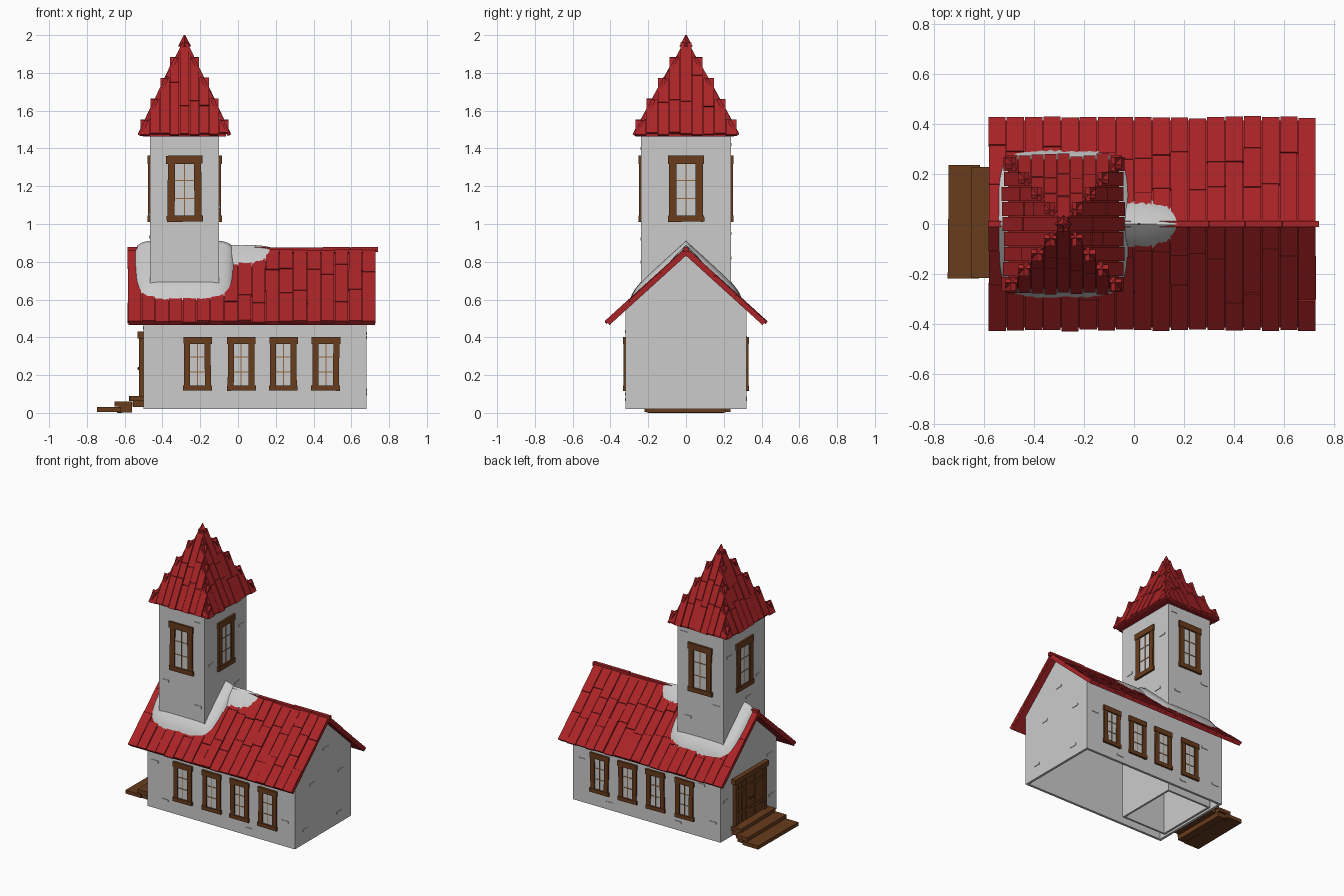
import bpy, bmesh, math, random
from mathutils import Matrix, Vector

if "Cube" in bpy.data.objects:
    bpy.data.objects.remove(bpy.data.objects["Cube"])

random.seed(4)
R = random.uniform


def material(name, rgb):
    m = bpy.data.materials.new(name)
    m.diffuse_color = (*rgb, 1)
    m.use_nodes = True
    m.node_tree.nodes["Principled BSDF"].inputs["Base Color"].default_value = m.diffuse_color
    return m


RED = material("red_tile", (0.40, 0.017, 0.02))
WOOD = material("brown_wood", (0.14, 0.045, 0.012))
LATTICE = material("light_wood", (0.30, 0.14, 0.05))
PALE = material("pale_glass", (0.55, 0.55, 0.53))
SNOW = material("snow", (0.62, 0.62, 0.60))


def finish(bm, name, mat=None, smooth=False, shell=0):
    bmesh.ops.recalc_face_normals(bm, faces=bm.faces[:])
    me = bpy.data.meshes.new(name)
    bm.to_mesh(me)
    bm.free()
    ob = bpy.data.objects.new(name, me)
    bpy.context.collection.objects.link(ob)
    if mat:
        me.materials.append(mat)
    if smooth:
        me.shade_smooth()
    if shell:
        mod = ob.modifiers.new("thickness", 'SOLIDIFY')
        mod.thickness = shell
        mod.offset = -1
    return ob


def box(bm, lo, hi, M=Matrix()):
    """Box between two corners in the local frame M."""
    lo, hi = Vector(lo), Vector(hi)
    T = Matrix.Translation((lo + hi) / 2) @ Matrix.Diagonal((*(hi - lo), 1))
    bmesh.ops.create_cube(bm, size=1, matrix=M @ T)


def frame(x, y, z, o):
    """Matrix from three axes and an origin."""
    M = Matrix((x, y, z)).transposed().to_4x4()
    M.translation = o
    return M


def wall(x, y, z, deg):
    """Local frame on a wall: x along it, -y outward, z up."""
    return Matrix.Translation((x, y, z)) @ Matrix.Rotation(math.radians(deg), 4, 'Z')


# Main hall: open-bottomed gabled shell
X0, X1, HY, TOP, SLOPE = -0.50, 0.68, 0.32, 0.873, 0.907
bm = bmesh.new()
prof = [(-HY, 0.02), (-HY, 0.555), (0, 0.845), (HY, 0.555), (HY, 0.02)]
a, b = [[bm.verts.new((x, y, z)) for y, z in prof] for x in (X0, X1)]
bm.faces.new(a)
bm.faces.new(b)
for i in range(4):
    bm.faces.new((a[i], a[i + 1], b[i + 1], b[i]))
finish(bm, "hall_walls", shell=0.025)

# Tower shaft: hollow down to the ground
CX, TX, TY = -0.283, 0.183, 0.238
bm = bmesh.new()
box(bm, (CX - TX, -TY, 0.02), (CX + TX, TY, 1.485))
bmesh.ops.delete(bm, geom=[f for f in bm.faces if f.calc_center_median().z < 0.03], context='FACES')
finish(bm, "tower_walls", shell=0.02)

# Hall roof: thin deck on each slope covered by long uneven tiles
deck, tiles = bmesh.new(), bmesh.new()
ang = math.atan(SLOPE)
ca, sa = math.cos(ang), math.sin(ang)
L, RX0, RX1, COLS = 0.578, -0.585, 0.73, 18
for s in (-1, 1):
    M = frame((1, 0, 0), (0, s * ca, -sa), (0, s * sa, ca), (0, 0, TOP))
    box(deck, (RX0 + .004, 0, -0.03), (RX1 - .004, L - .004, -0.014), M)
    w = (RX1 - RX0) / COLS
    for i in range(COLS):
        x = RX0 + i * w
        cuts = [0, L * R(.22, .38), L * R(.55, .75), L + R(-.005, .006)]
        for p, q in zip(cuts, cuts[1:]):
            box(tiles, (x + .002, p + .001, -0.016), (x + w - .002, q - .001, R(-.003, .003)),
                M @ Matrix.Translation((R(-.001, .001), 0, 0)))
finish(deck, "hall_roof_deck", RED)
finish(tiles, "hall_roof_tiles", RED)
bm = bmesh.new()
for i in range(9):
    x = RX0 + i * 0.1475
    box(bm, (x, -0.012, 0.852), (x + 0.146, 0.012, 0.877 + R(-.003, .002)))
finish(bm, "hall_roof_ridge", RED)

# Tower roof: core pyramid with planks whose square ends step up the hips
EX, EY, Z0, H = 0.235, 0.27, 1.48, 0.495
bm = bmesh.new()
bmesh.ops.create_cone(bm, cap_ends=True, segments=4, radius1=math.sqrt(2), radius2=0, depth=1,
                      matrix=Matrix.Translation((CX, 0, Z0 - .01 + H / 2)) @
                      Matrix.Diagonal((EX - .012, EY - .012, H, 1)) @ Matrix.Rotation(math.pi / 4, 4, 'Z'))
box(bm, (CX - EX + .015, -EY + .015, 1.463), (CX + EX - .015, EY - .015, 1.472))
bmesh.ops.create_cone(bm, cap_ends=True, segments=4, radius1=0.035, radius2=0.004, depth=0.06,
                      matrix=Matrix.Translation((CX, 0, 1.97)))
finish(bm, "tower_roof_core", RED)
bm = bmesh.new()
N = 9
for k in range(4):
    o = Vector(((0, -1, 0), (1, 0, 0), (0, 1, 0), (-1, 0, 0))[k])
    dep, half = (EY, EX) if k % 2 == 0 else (EX, EY)
    t = o.cross(Vector((0, 0, 1)))
    up = Vector((0, 0, H)) - o * dep
    ln = up.length
    M = frame(t, up / ln, (o * H + Vector((0, 0, dep))) / ln, Vector((CX, 0, Z0)) + o * dep)
    cw = 2 * half / N
    for i in range(N):
        c = -half + (i + .5) * cw
        end = ln * min(0.97, 1 - (abs(c) - cw * .15) / half)
        cuts = [R(-.012, .004)] + [ln * v for v in (R(.28, .36), R(.50, .64)) if ln * v < end - .04] + [end]
        for p, q in zip(cuts, cuts[1:]):
            box(bm, (c - cw / 2 + .002, p, -.012), (c + cw / 2 - .002, q - .002, R(.003, .010)), M)
finish(bm, "tower_roof_tiles", RED)

# Windows: four on each long side, one on each tower face
frames, bars, glass = bmesh.new(), bmesh.new(), bmesh.new()


def window(M, w, h, f):
    """Window of outer half width w and half height h, with frame width f."""
    for s in (-1, 1):
        J = M @ Matrix.Rotation(R(-.012, .012), 4, 'Y')
        box(frames, (s * w * .93 - (f if s > 0 else 0), -.011, -h), (s * w * .93 + (f if s < 0 else 0), .01, h), J)
    box(frames, (-w, -.014, h - f * 1.15), (w, .01, h), M @ Matrix.Rotation(R(-.015, .015), 4, 'Y'))
    box(frames, (-w, -.014, -h), (w, .01, -h + f * .85), M @ Matrix.Rotation(R(-.015, .015), 4, 'Y'))
    box(glass, (-w + f, -.003, -h + f * .5), (w - f, .005, h - f * .5), M)
    box(bars, (-.0025, -.006, -h + f * .5), (.0025, 0, h - f * .5), M)
    for z in (-h * .3, h * .25):
        box(bars, (-w + f, -.006, z - .0025), (w - f, 0, z + .0025), M)


for x in (-0.215, 0.017, 0.24, 0.465):
    window(wall(x, -HY, 0.26, 0), 0.076, 0.142, 0.032)
    window(wall(x, HY, 0.26, 180), 0.076, 0.142, 0.032)
for k, (x, y) in enumerate(((0, -TY), (TX, 0), (0, TY), (-TX, 0))):
    window(wall(CX + x, y, 1.187, 90 * k), 0.096, 0.175, 0.038)
finish(frames, "window_frames", WOOD)
finish(bars, "window_bars", LATTICE)
finish(glass, "window_glass", PALE)

# Double door with planks, frame and knobs
M = wall(X0, 0, 0, 270)
bm = bmesh.new()
for i in range(6):
    y = -0.15 + i * 0.05
    box(bm, (y + .0015, -.016 + R(-.002, .002), 0.07), (y + .0485, .012, 0.40), M)
for s in (-1, 1):
    for z in (0.15, 0.32):
        box(bm, (s * .078 - .068, -.021, z), (s * .078 + .068, 0, z + .022), M)
    bmesh.ops.create_icosphere(bm, subdivisions=1, radius=0.009,
                               matrix=M @ Matrix.Translation((s * .016, -.025, 0.235)))
finish(bm, "door_leaves", WOOD)
bm = bmesh.new()
for s in (-1, 1):
    box(bm, (s * .163 - .016, -.025, 0.05), (s * .163 + .016, .01, 0.40), M)
box(bm, (-.192, -.032, 0.395), (.192, .01, 0.43), M)
finish(bm, "door_frame", WOOD)

# Entrance steps: treads with risers under them
bm = bmesh.new()
for i, (x, e, w) in enumerate(((-0.745, -0.62, .225), (-0.652, -0.56, .22), (-0.575, -0.49, .20))):
    z = 0.03 * (i + 1)
    J = Matrix.Rotation(R(-.015, .015), 4, 'Z')
    box(bm, (x, -w, z - .026), (e, w + .005, z), J)
    if i:
        box(bm, (x + .02, -w + .01, z - .058), (e, w - .01, z - .02))
box(bm, (-0.64, -.2, 0), (-0.615, .2, 0.02))
finish(bm, "entrance_steps", WOOD)

# Scattered raised bricks on the walls
bm = bmesh.new()
spots = {
    (0, CX, -TY): [(-.13, .92), (.12, 1.40), (.13, .80)],
    (90, CX + TX, 0): [(.175, 1.25), (-.16, 1.09), (.13, .85)],
    (180, CX, TY): [(-.13, 1.42), (.13, .95), (-.10, .82)],
    (270, CX - TX, 0): [(-.17, 1.3), (.16, 1.05), (.05, .93)],
    (0, 0.09, -HY): [(-.53, .36), (-.45, .10), (.22, .07), (.51, .20), (.0, .43)],
    (180, 0.09, HY): [(-.52, .33), (-.3, .07), (.25, .08), (.53, .15), (.44, .40)],
    (90, X1, 0): [(-.2, .12), (.18, .10), (-.12, .42), (.2, .40), (.03, .62)],
    (270, X0, 0): [(.26, .15), (-.26, .30), (.24, .45)],
}
for (deg, ox, oy), pts in spots.items():
    for u, z in pts:
        box(bm, (u - .027, -.004, z - .008), (u + .027, .004, z + .008), wall(ox, oy, 0, deg))
finish(bm, "wall_bricks")


# Snow: mounds following the roof, with ragged drips at the edge
def snow(name, cx, ix, iy, ox, oy, height, drip, power, n=96, rings=7):
    bm = bmesh.new()
    loops = [[] for _ in range(rings + 1)]
    for i in range(n):
        t = 2 * math.pi * i / n
        c, s = math.cos(t), math.sin(t)
        k = (abs(c) ** power + abs(s) ** power) ** (-1 / power)
        j = 0 if abs(s) < .01 else R(-drip, drip) * abs(s)
        for r in range(rings + 1):
            q = r / rings
            x = cx + k * c * (ix + (ox - ix) * q)
            y = k * s * (iy + (oy - iy) * q) + math.copysign(j * q ** 3, s)
            z = TOP - SLOPE * abs(y) + height * math.sqrt(1 - q * q) + .006 - .014 * q ** 4
            loops[r].append(bm.verts.new((x, y, z)))
    for p, q in zip(loops, loops[1:]):
        for i in range(n):
            bm.faces.new((p[i - 1], p[i], q[i], q[i - 1]))
    finish(bm, name, SNOW, smooth=True)


snow("snow_around_tower", CX, TX - .02, TY - .02, 0.262, 0.293, 0.032, 0.008, 5)
snow("snow_on_ridge", 0.02, .004, .003, 0.175, 0.088, 0.010, 0.02, 2.2)
